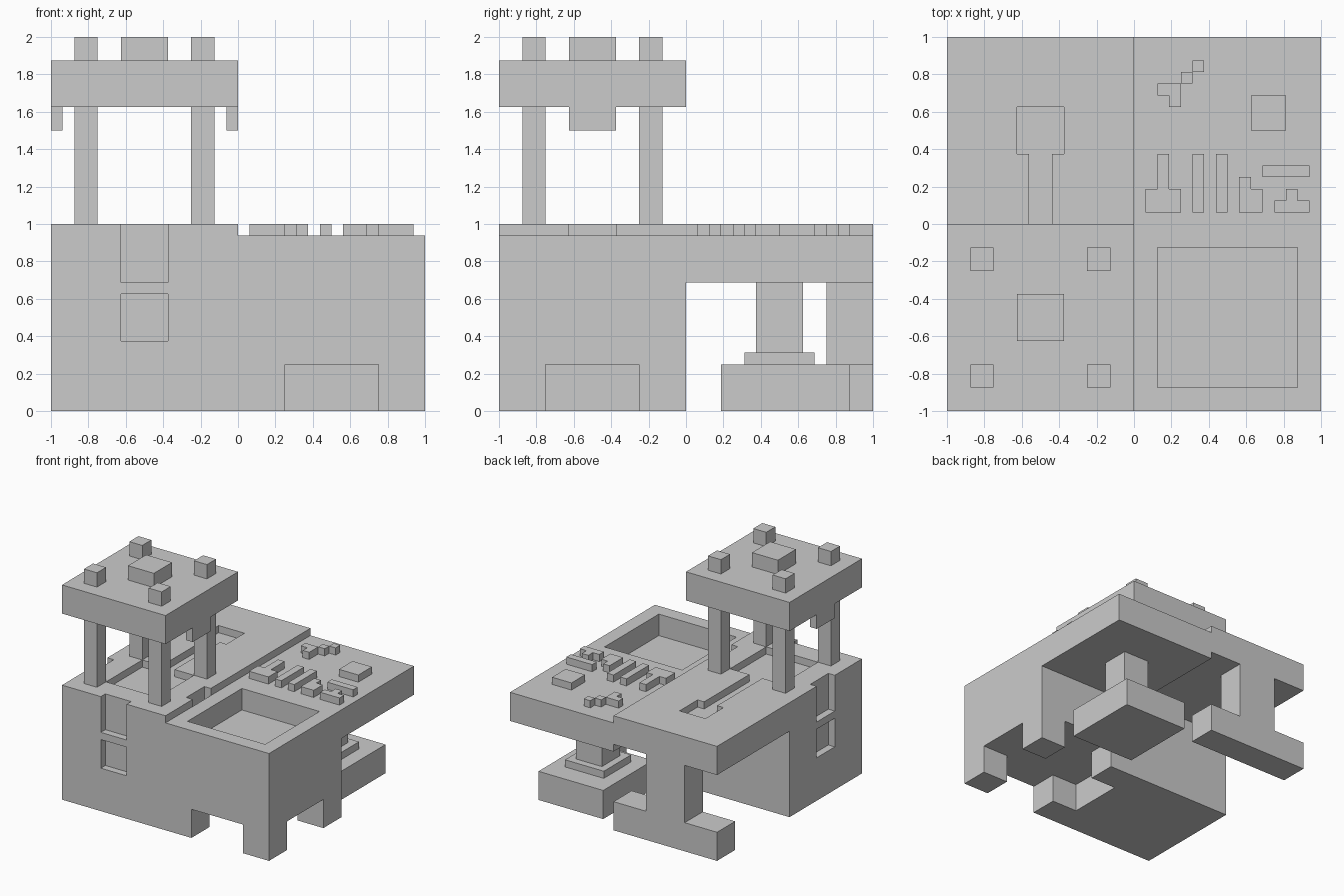
import bpy
import bmesh
from mathutils import Matrix, Vector

if "Cube" in bpy.data.objects:
    bpy.data.objects.remove(bpy.data.objects["Cube"])

U = 1 / 16  # all sizes below are in sixteenths of a unit


def box(name, x, y, z, cutter=False):
    """Box from (min, max) ranges on each axis."""
    lo = Vector((x[0], y[0], z[0])) * U
    hi = Vector((x[1], y[1], z[1])) * U
    bm = bmesh.new()
    bmesh.ops.create_cube(bm, size=1, matrix=Matrix.Translation((lo + hi) / 2)
                          @ Matrix.Diagonal((*(hi - lo), 1)))
    mesh = bpy.data.meshes.new(name)
    bm.to_mesh(mesh)
    bm.free()
    ob = bpy.data.objects.new(name, mesh)
    bpy.context.collection.objects.link(ob)
    if cutter:
        ob.hide_render = True
        ob.display_type = 'WIRE'
    return ob


def cut(target, *cuts):
    """Subtract boxes given as (x, y, z) ranges."""
    for i, c in enumerate(cuts):
        mod = target.modifiers.new(f"cut_{i}", 'BOOLEAN')
        mod.operation = 'DIFFERENCE'
        mod.solver = 'EXACT'
        mod.object = box(f"{target.name}_cutter_{i}", *c, cutter=True)


# Front left cabinet: top basin, channel, and notches in its sides
cabinet = box("front_left_cabinet", (-16, 0), (-16, 0), (0, 16))
mid = (-10, -6)
cut(cabinet,
    ((-12, -4), (-12, -4), (15, 17)),
    ((-9, -7), (-5, 1), (15, 17)),
    (mid, (-17, -15), (11, 17)),
    (mid, (-17, -15), (6, 10)),
    ((-17, -15), mid, (11, 17)),
    ((-17, -15), mid, (6, 10)),
    ((-1, 1), mid, (11, 17)))

# Front right table: square tray and crossing passages between four legs
tray = box("front_right_tray_table", (0, 16), (-16, 0), (0, 15))
cut(tray,
    ((2, 14), (-14, -2), (12, 17)),
    ((4, 12), (-17, 1), (-1, 4)),
    ((-1, 17), (-12, -4), (-1, 4)))

# Back left table top with keyhole channel, on a post and foot
left_top = box("back_left_table_top", (-16, 0), (0, 16), (12, 16))
cut(left_top,
    ((-9, -7), (-1, 7), (15, 17)),
    (mid, (6, 10), (15, 17)))
box("back_left_post", (-11, -5), (12, 16), (4, 12))
box("back_left_foot", (-16, 0), (12, 16), (0, 4))

# Back right desk top with pedestal
box("back_right_desk_top", (0, 16), (0, 16), (11, 15))
box("pedestal_column", (6, 10), (6, 10), (5, 11))
box("pedestal_collar", (5, 11), (5, 11), (4, 5))
box("pedestal_base", (3, 13), (3, 14), (0, 4))

# Canopy: roof, cap, hanging tabs and four corner posts
box("canopy_roof", (-16, 0), (-16, 0), (26, 30))
box("canopy_cap", mid, mid, (30, 32))
for x in ((-16, -15), (-1, 0)):
    box("canopy_tab", x, mid, (24, 26))
for x in ((-14, -12), (-4, -2)):
    for y in ((-14, -12), (-4, -2)):
        box("canopy_post", x, y, (16, 26))
        box("canopy_post_tip", x, y, (30, 32))

# Small raised pieces on the desk: (x range, y range)
pieces = [
    ((5, 6), (13, 14)), ((4, 5), (12, 13)), ((2, 4), (11, 12)), ((3, 4), (10, 11)),
    ((10, 13), (8, 11)),
    ((1, 4), (1, 3)), ((2, 3), (3, 6)),
    ((5, 6), (1, 6)), ((7, 8), (1, 6)),
    ((9, 11), (1, 3)), ((9, 10), (3, 4)),
    ((11, 15), (4, 5)),
    ((12, 15), (1, 2)), ((13, 14), (2, 3)),
]
for x, y in pieces:
    box("desk_piece", x, y, (15, 16))
